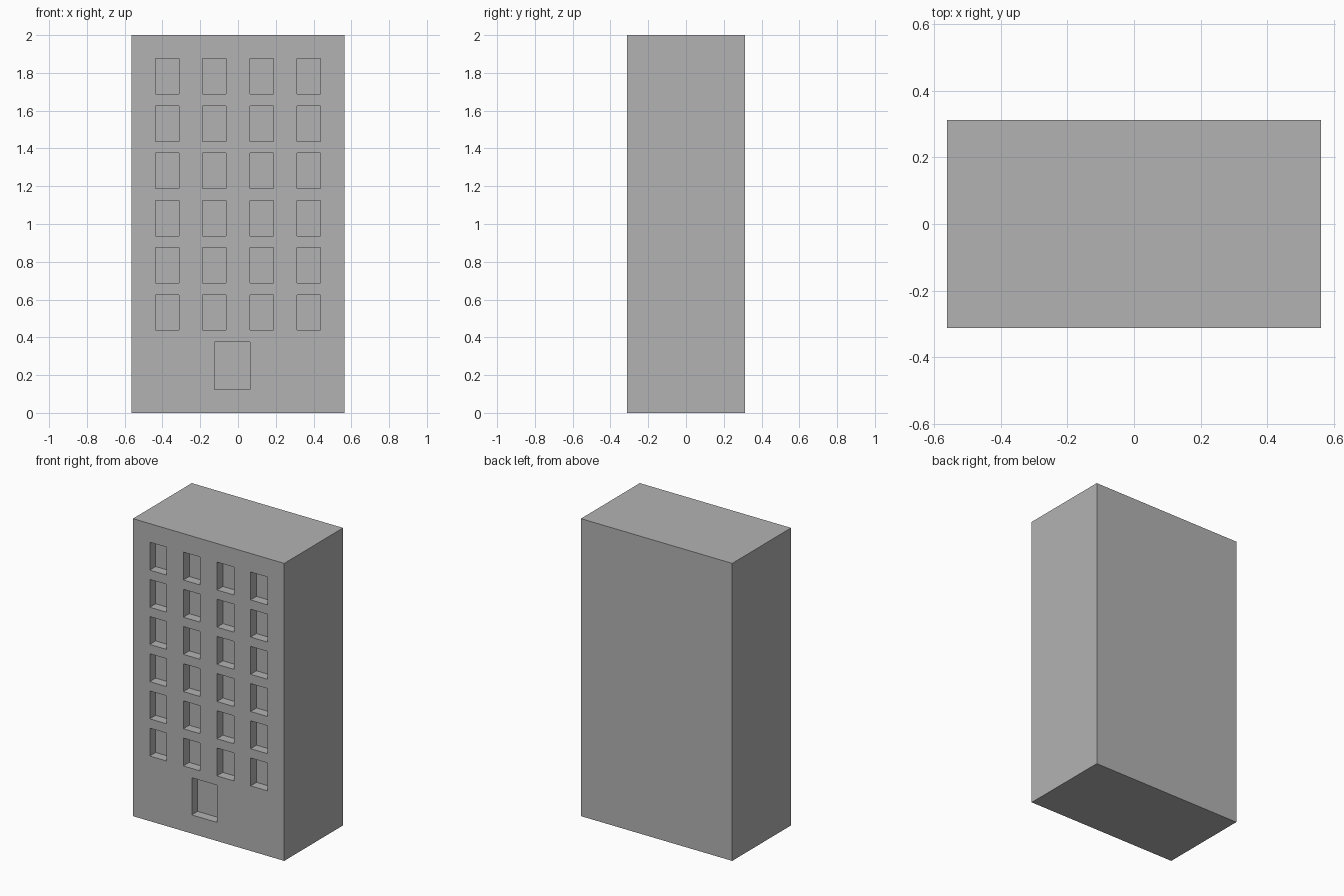
import bpy, bmesh
from mathutils import Matrix

if "Cube" in bpy.data.objects:
    bpy.data.objects.remove(bpy.data.objects["Cube"])

U = 1 / 16                      # base grid unit of the building
W, D, H = 18 * U, 10 * U, 32 * U
RECESS = U


def add_box(bm, x0, x1, y0, y1, z0, z1):
    m = Matrix.Translation(((x0 + x1) / 2, (y0 + y1) / 2, (z0 + z1) / 2))
    m = m @ Matrix.Diagonal((x1 - x0, y1 - y0, z1 - z0, 1))
    bmesh.ops.create_cube(bm, size=1, matrix=m)


def make_object(name, bm, mat):
    mesh = bpy.data.meshes.new(name)
    bm.to_mesh(mesh)
    bm.free()
    mesh.materials.append(mat)
    ob = bpy.data.objects.new(name, mesh)
    bpy.context.collection.objects.link(ob)
    return ob


# Dark grey concrete
concrete = bpy.data.materials.new("concrete")
concrete.diffuse_color = (0.45, 0.45, 0.45, 1)
concrete.use_nodes = True
concrete.node_tree.nodes["Principled BSDF"].inputs["Base Color"].default_value = concrete.diffuse_color

# Main block
bm = bmesh.new()
add_box(bm, -W / 2, W / 2, -D / 2, D / 2, 0, H)
building = make_object("building", bm, concrete)

# Window and door recesses, all in one cutter
bm = bmesh.new()
y0, y1 = -D / 2 - 0.1, -D / 2 + RECESS
for row in range(6):
    for col in range(4):
        x, z = (-7 + 4 * col) * U, (7 + 4 * row) * U
        add_box(bm, x, x + 2 * U, y0, y1, z, z + 3 * U)
add_box(bm, -2 * U, U, y0, y1, 2 * U, 6 * U)
cutter = make_object("recess_cutter", bm, concrete)
cutter.hide_render = True

# Cut the recesses into the front
mod = building.modifiers.new("recesses", 'BOOLEAN')
mod.operation = 'DIFFERENCE'
mod.solver = 'EXACT'
mod.object = cutter
bpy.context.view_layer.objects.active = building
bpy.ops.object.modifier_apply(modifier=mod.name)
bpy.data.objects.remove(cutter)
